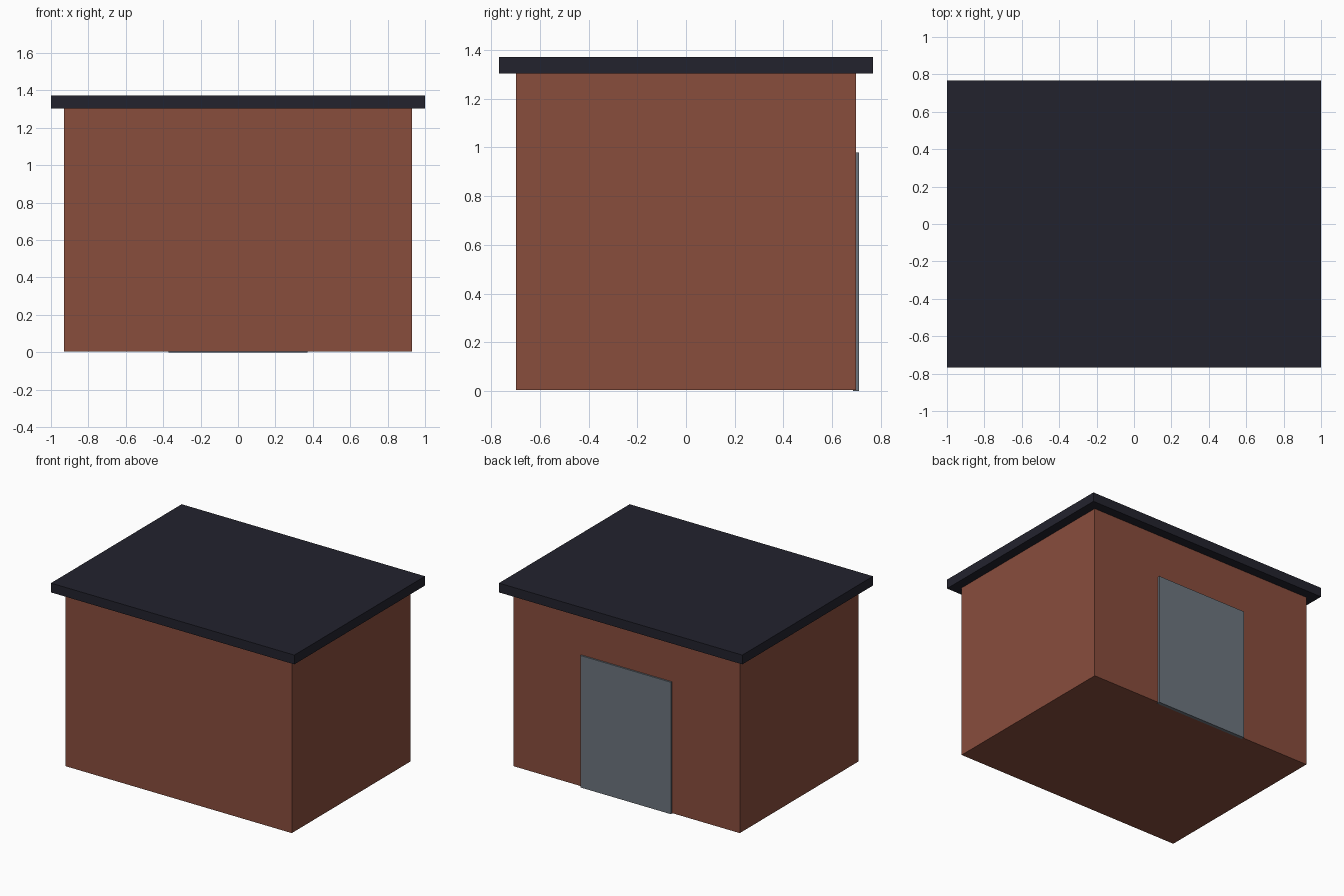
import bpy

cube = bpy.data.objects.get("Cube")
if cube:
    bpy.data.objects.remove(cube, do_unlink=True)


def material(name, rgb):
    mat = bpy.data.materials.new(name)
    mat.use_nodes = True
    colour = (*rgb, 1.0)
    mat.diffuse_color = colour
    bsdf = next(n for n in mat.node_tree.nodes if n.type == 'BSDF_PRINCIPLED')
    bsdf.inputs["Base Color"].default_value = colour
    bsdf.inputs["Roughness"].default_value = 0.9
    return mat


def box(name, low, high, mat):
    """Axis-aligned box between two opposite corners."""
    centre = [(a + b) / 2 for a, b in zip(low, high)]
    bpy.ops.mesh.primitive_cube_add(size=1, location=centre)
    obj = bpy.context.object
    obj.name = obj.data.name = name
    obj.scale = [b - a for a, b in zip(low, high)]
    bpy.ops.object.transform_apply(location=False, rotation=False, scale=True)
    obj.data.materials.append(mat)
    return obj


brick = material("brick red", (0.25, 0.074, 0.046))
slate = material("dark slate", (0.0165, 0.0165, 0.027))
steel = material("grey steel", (0.152, 0.178, 0.209))

# Main body
box("walls", (-0.93, -0.697, 0.004), (0.93, 0.697, 1.305), brick)

# Overhanging flat roof
box("roof", (-1, -0.767, 1.303), (1, 0.767, 1.372), slate)

# Door panel standing slightly proud of the back wall
box("door", (-0.372, 0.685, 0), (0.372, 0.709, 0.98), steel)
